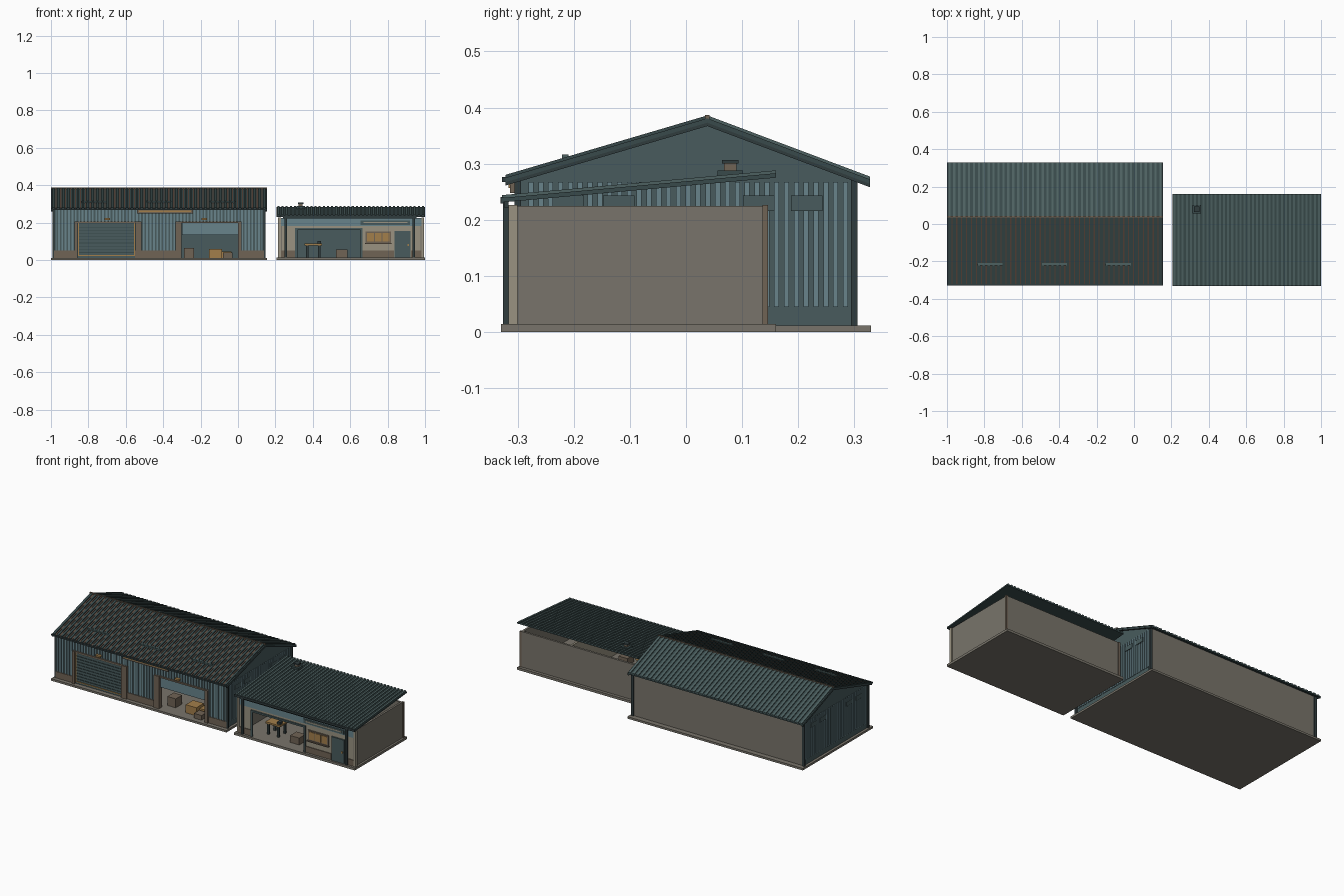
import bpy, bmesh

cube = bpy.data.objects.get("Cube")
if cube:
    bpy.data.objects.remove(cube, do_unlink=True)


def material(name, *rgb):
    mat = bpy.data.materials.new(name)
    mat.use_nodes = True
    mat.diffuse_color = (*rgb, 1)
    mat.node_tree.nodes["Principled BSDF"].inputs["Base Color"].default_value = (*rgb, 1)
    return mat


concrete = material("grey concrete", .19, .175, .145)
plaster = material("beige plaster", .32, .29, .22)
teal = material("teal paint", .065, .105, .11)
blue = material("pale blue sheet", .14, .23, .26)
roofing = material("dark roof sheet", .04, .068, .07)
rib_teal = material("roof rib teal", .075, .12, .12)
rust = material("rust brown", .11, .065, .045)
wood = material("warm wood", .36, .21, .07)
trim = material("brown trim", .16, .125, .09)
dark = material("dark metal", .03, .045, .048)


def box(x0, x1, y0, y1, z0, z1):
    return x0, x1, [(y0, z0), (y1, z0), (y1, z1), (y0, z1)]


def slab(x0, x1, start, end, thick, lift=0):
    (ya, za), (yb, zb) = start, end
    za, zb = za + lift, zb + lift
    return x0, x1, [(ya, za - thick), (yb, zb - thick), (yb, zb), (ya, za)]


def part(name, mat, *prisms):
    """One object made of yz profiles extruded along x."""
    bm = bmesh.new()
    for x0, x1, profile in prisms:
        a = [bm.verts.new((x0, y, z)) for y, z in profile]
        b = [bm.verts.new((x1, y, z)) for y, z in profile]
        bm.faces.new(a)
        bm.faces.new(b[::-1])
        for i in range(len(a)):
            j = (i + 1) % len(a)
            bm.faces.new((a[i], b[i], b[j], a[j]))
    bmesh.ops.recalc_face_normals(bm, faces=bm.faces)
    mesh = bpy.data.meshes.new(name)
    bm.to_mesh(mesh)
    bm.free()
    mesh.materials.append(mat)
    obj = bpy.data.objects.new(name, mesh)
    bpy.context.collection.objects.link(obj)
    return obj


def steps(start, end, count):
    return [start + (end - start) * (i + .5) / count for i in range(count)]


def ribs(name, mat, x0, x1, start, end, count, width):
    part(name, mat, *[slab(x - width, x + width, start, end, .005, .005)
                      for x in steps(x0, x1, count)])


# ---------- large shed ----------
L, R, F, B = -.985, .14, -.3, .3
FLOOR = .012
front_eave, ridge, back_eave = (-.322, .275), (.038, .381), (.328, .272)
part("shed_base", concrete, box(-1, .155, -.33, .33, 0, FLOOR))

# Gable ends with vertical stripes and high vents
gable = [(F, FLOOR), (B, FLOOR), (B, .274), (.038, .372), (F, .274)]
part("shed_gable_walls", teal, (L, L + .012, gable), (R - .012, R, gable))
gable_stripes, vents, barges = [], [], []
for side, x in ((-1, L), (1, R)):
    def outward(depth):
        return sorted((x, x + side * depth))
    for y in steps(-.285, .293, 33):
        gable_stripes.append(box(*outward(.004), y - .0045, y + .0045, .045, .267))
    for y in (-.21, -.12, .13, .215):
        vents.append(box(*outward(.007), y - .028, y + .028, .216, .243))
    edge = sorted((side * .577 - .4225, side * .569 - .4225))
    barges.append(slab(*edge, front_eave, ridge, .014))
    barges.append(slab(*edge, ridge, back_eave, .014))
part("gable_stripes", blue, *gable_stripes)
part("gable_vents", teal, *vents)
part("barge_boards", dark, *barges)

# Back wall
part("shed_back_wall", concrete, box(L, R, B - .012, B, FLOOR, .275))
part("shed_back_lining", teal, box(L + .012, R - .012, B - .02, B - .012, FLOOR, .27))

# Front wall around two doorways
bays = [(L, -.86), (-.55, -.31), (.01, R)]
part("shed_front_wall", teal,
     *[box(a, b, F, F + .012, FLOOR, .2) for a, b in bays],
     box(L, R, F, F + .012, .2, .278))
part("front_plinth", trim, *[box(a, b, F - .007, F, FLOOR, .05) for a, b in bays])
front_stripes = []
for x in steps(L, R, 62):
    low = .05 if any(a < x < b for a, b in bays) else .205
    front_stripes.append(box(x - .0048, x + .0048, F - .004, F, low, .27))
part("front_stripes", blue, *front_stripes)
part("corner_posts", dark, *[box(x - .008, x + .008, y - .006, y + .006, FLOOR, .272)
                             for x in (L, R) for y in (F, B)])

# Door frames, shutters and lamps
posts = [(-.865, .008), (-.532, .017), (-.318, .017), (.01, .01)]
part("door_posts", trim, *[box(x - w, x + w, F - .014, F + .014, FLOOR, .205) for x, w in posts])
part("door_lintels", trim, *[box(a, b, F - .01, F, .197, .206)
                             for a, b in ((-.87, -.54), (-.31, .015))])
part("closed_shutter", teal, box(-.86, -.55, F - .002, F + .008, FLOOR, .2))
part("shutter_slats", roofing, *[box(-.855, -.552, F - .005, F - .002, z, z + .003)
                                 for z in steps(.03, .2, 10)])
part("shutter_edges", wood, box(-.85, -.55, F - .006, F - .002, .022, .027),
     *[box(x, x + .006, F - .006, F - .002, .022, .197) for x in (-.856, -.556)])
part("raised_shutter", blue, box(-.3, 0, F + .002, F + .008, .135, .2))
part("wall_lamps", wood, *[box(x - .015, x + .015, F - .02, F, .215, .225) for x in (-.7, -.18)])
part("shed_sign", trim, box(-.54, -.24, F - .014, F - .005, .248, .274))
part("shed_sign_panel", wood, box(-.53, -.25, F - .016, F - .014, .257, .266))

# Goods inside the doorway
part("shed_crates", trim, box(-.29, -.235, -.25, -.19, FLOOR, .065),
     box(-.08, -.03, -.3, -.25, FLOOR, .04))
part("shed_wood_boxes", wood, box(-.155, -.085, -.27, -.2, FLOOR, .06),
     box(-.09, -.035, -.24, -.18, FLOOR, .045))

# Gable roof
part("shed_roof", roofing, slab(-1, .155, front_eave, ridge, .008),
     slab(-1, .155, ridge, back_eave, .008))
ribs("front_roof_ribs", roofing, -1, .155, front_eave, ridge, 44, .006)
ribs("back_roof_ribs", rib_teal, -1, .155, ridge, back_eave, 44, .006)
part("rust_seams", rust, *[slab(x - .003, x + .003, front_eave, ridge, .003, .002)
                           for x in steps(-.987, .142, 43)])
part("ridge_cap", trim, box(-1, .155, .034, .042, .379, .387))
part("roof_vents", rib_teal, *[box(x - .068, x + .068, -.221, -.209, .305, .316)
                               for x in (-.77, -.425, -.085)])
part("shed_gutter", dark, box(-1, .155, -.328, -.32, .267, .276))

# ---------- small workshop ----------
l, r, f, b = .222, .988, -.312, .142
part("workshop_base", concrete, box(.205, 1, -.33, .16, 0, .014))
part("workshop_walls", concrete, box(l, l + .012, f, b, FLOOR, .225),
     box(r - .012, r, f, b, FLOOR, .225), box(l, r, b - .012, b, FLOOR, .225))
part("workshop_lining", teal, box(l + .012, .66, b - .018, b - .012, FLOOR, .222))
part("partition", plaster, box(.66, .672, f, b - .012, FLOOR, .222))

# Plastered front with a painted band
part("workshop_front", plaster, box(l, .31, f, f + .012, FLOOR, .222),
     box(.66, r, f, f + .012, FLOOR, .222), box(.31, .66, f, f + .012, .165, .222))
part("front_corners", plaster, *[box(x - .007, x + .007, f - .004, f + .012, FLOOR, .226)
                                 for x in (l, r)])
part("back_corners", trim, *[box(x - .006, x + .006, b - .006, b + .004, FLOOR, .226)
                             for x in (l, r)])
part("blue_band", blue, box(l + .007, r - .007, f - .003, f, .182, .224))
part("workshop_plinth", trim, *[box(x0, x1, f - .004, f, FLOOR, .05)
                                for x0, x1 in ((l, .31), (.66, .835), (.925, r))])
part("bay_frame", teal, *[box(x - .006, x + .006, f - .008, f, FLOOR, .17) for x in (.312, .66)],
     box(.31, .66, f - .008, f, .16, .17))
part("porch_posts", dark, *[box(x - .006, x + .006, f - .014, f - .004, FLOOR, .235)
                            for x in (.255, .94)])
part("porch_beam", dark, box(.24, .955, f - .012, f - .004, .222, .234))

# Window, door and sign
part("window_frame", trim, box(.683, .817, f - .006, f, .092, .152))
part("window_panes", wood, *[box(x - .018, x + .018, f - .009, f - .006, .1, .145)
                             for x in steps(.688, .812, 3)])
part("window_shelf", trim, box(.68, .82, f - .014, f, .086, .092))
part("entry_door", teal, box(.838, .922, f - .008, f, FLOOR, .155))
part("door_handle", wood, box(.907, .914, f - .013, f - .008, .075, .085))
part("workshop_sign", teal, box(.655, .92, f - .008, f - .003, .188, .212))
part("sign_panel", plaster, box(.67, .905, f - .01, f - .008, .197, .204))

# Workbench and crates inside the open bay
part("bench_top", wood, box(.355, .45, -.25, -.17, .078, .088))
part("bench_legs", dark, *[box(x - .006, x + .006, y - .006, y + .006, FLOOR, .078)
                           for x in (.37, .435) for y in (-.24, -.18)])
part("bench_vice", dark, box(.425, .445, -.24, -.215, .088, .102))
part("workshop_crates", trim, box(.525, .585, -.26, -.2, FLOOR, .055))

# Single slope roof with a flue
low, high = (-.328, .239), (.16, .283)
part("workshop_roof", roofing, slab(.205, 1, low, high, .008))
ribs("workshop_roof_ribs", rib_teal, .205, 1, low, high, 36, .0055)
part("workshop_fascia", dark, box(.205, 1, -.331, -.325, .229, .241))
part("flue_base", roofing, box(.312, .358, .056, .102, .272, .288))
part("flue", trim, box(.324, .346, .068, .09, .28, .302))
part("flue_cap", dark, box(.32, .35, .064, .094, .3, .307))
